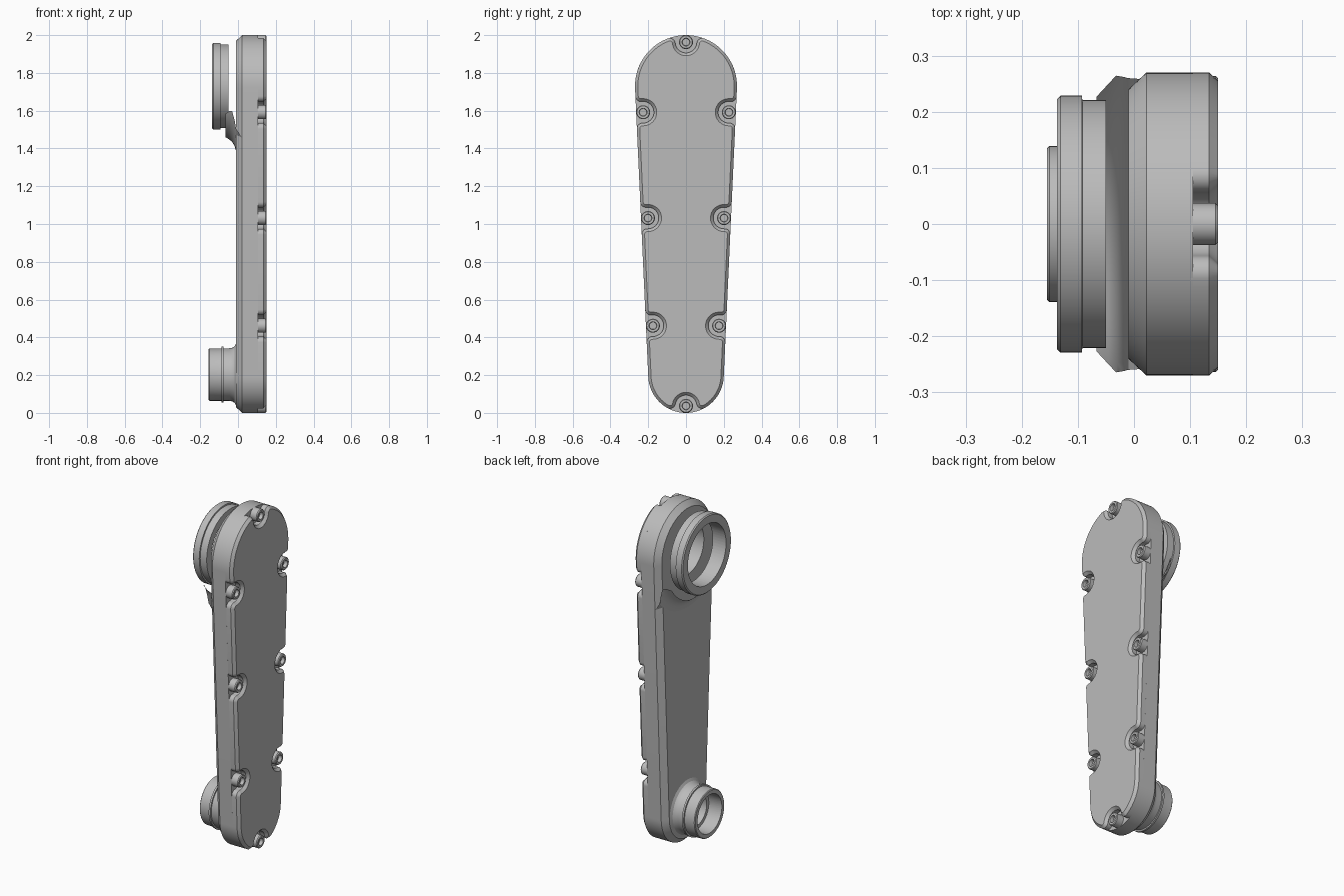
import bpy, bmesh
from math import pi, sin, cos, asin, atan2, sqrt, hypot
from mathutils import Vector

if "Cube" in bpy.data.objects:
    bpy.data.objects.remove(bpy.data.objects["Cube"])

metal = bpy.data.materials.new("grey_metal")
metal.use_nodes = True
GREY = (0.5, 0.5, 0.5, 1)
metal.diffuse_color = GREY
metal.node_tree.nodes["Principled BSDF"].inputs["Base Color"].default_value = GREY

# Two end circles of the tapered case, in the y-z plane
TOP, TOP_R = Vector((0, 1.73)), 0.27
LOW, LOW_R = Vector((0, 0.2)), 0.2
TAPER = asin((TOP_R - LOW_R) / (TOP.y - LOW.y))
BOLT_INSET, NOTCH_R, FILLET = 0.037, 0.057, 0.03


def direction(a):
    return Vector((cos(a), sin(a)))


def arc(centre, radius, a, b, n):
    return [centre + radius * direction(a + (b - a) * i / n) for i in range(n + 1)]


def notch(centre, radius, facing):
    """Filleted notch in an edge of the given radius; also the bolt centre."""
    d = radius - BOLT_INSET
    px = ((radius - FILLET) ** 2 + d * d - (NOTCH_R + FILLET) ** 2) / (2 * d)
    py = sqrt((radius - FILLET) ** 2 - px * px)
    a0, a1 = atan2(-py, px), atan2(py, d - px)
    f1, bolt, f2 = Vector((px, -py)), Vector((d, 0)), Vector((px, py))
    pts = arc(f1, FILLET, a0, a1, 8)
    pts += arc(bolt, NOTCH_R, a1 - pi, -a1 - pi, 16)[1:]
    pts += arc(f2, FILLET, -a1, -a0, 8)[1:]
    n = direction(facing)
    t = Vector((-n.y, n.x))
    place = lambda p: centre + n * p.x + t * p.y
    return [place(p) for p in pts], place(bolt), -a0


def side_notches(facing, heights):
    n, big, found = direction(facing), 100, []
    start = TOP + TOP_R * n
    run = (LOW + LOW_R * n) - start
    for z in heights:
        edge = start + run * ((z - start.y) / run.y)
        found.append(notch(edge - big * n, big, facing))
    return found


def plain_outline():
    return (arc(TOP, TOP_R, -TAPER, pi + TAPER, 56)
            + arc(LOW, LOW_R, pi + TAPER, 2 * pi - TAPER, 48))


def notched_outline():
    heights = [1.59, 1.03, 0.46]
    top, low = notch(TOP, TOP_R, pi / 2), notch(LOW, LOW_R, 1.5 * pi)
    left = side_notches(pi + TAPER, heights)
    right = side_notches(-TAPER, heights[::-1])
    pts = arc(TOP, TOP_R, -TAPER, pi / 2 - top[2], 20) + top[0]
    pts += arc(TOP, TOP_R, pi / 2 + top[2], pi + TAPER, 20)
    for item in left:
        pts += item[0]
    pts += arc(LOW, LOW_R, pi + TAPER, 1.5 * pi - low[2], 16) + low[0]
    pts += arc(LOW, LOW_R, 1.5 * pi + low[2], 2 * pi - TAPER, 16)
    for item in right:
        pts += item[0]
    clean = [p for i, p in enumerate(pts) if (p - pts[i - 1]).length > 1e-4]
    return clean, [item[1] for item in [top, low] + left + right]


def inset(pts, d):
    out = []
    for i, p in enumerate(pts):
        a = (p - pts[i - 1]).normalized()
        b = (pts[(i + 1) % len(pts)] - p).normalized()
        t = (a + b).normalized()
        out.append(p + Vector((-t.y, t.x)) * d)
    return out


def finish(name, bm):
    bmesh.ops.remove_doubles(bm, verts=bm.verts, dist=1e-6)
    bmesh.ops.recalc_face_normals(bm, faces=bm.faces)
    mesh = bpy.data.meshes.new(name)
    bm.to_mesh(mesh)
    bm.free()
    mesh.materials.append(metal)
    obj = bpy.data.objects.new(name, mesh)
    bpy.context.collection.objects.link(obj)
    return obj


def activate(obj):
    bpy.ops.object.select_all(action='DESELECT')
    obj.select_set(True)
    bpy.context.view_layer.objects.active = obj


def loft(name, sections):
    """Skin equal-length outlines placed along x, with capped ends."""
    bm = bmesh.new()
    rings = [[bm.verts.new((x, p.x, p.y)) for p in pts] for pts, x in sections]
    for a, b in zip(rings, rings[1:]):
        for i in range(len(a)):
            bm.faces.new((a[i - 1], a[i], b[i], b[i - 1]))
    bm.faces.new(rings[0])
    bm.faces.new(rings[-1])
    return finish(name, bm)


def lathe(name, centre, profile, steps=64):
    """Turn (radius, x) points, starting and ending on the axis."""
    bm = bmesh.new()
    verts = [bm.verts.new((x, centre.x + r, centre.y)) for r, x in profile]
    edges = [bm.edges.new(pair) for pair in zip(verts, verts[1:])]
    bmesh.ops.spin(bm, geom=verts + edges, cent=(0, centre.x, centre.y),
                   axis=(1, 0, 0), angle=2 * pi, steps=steps)
    return finish(name, bm)


def boolean(obj, cutter, operation):
    mod = obj.modifiers.new("cut", 'BOOLEAN')
    mod.object, mod.operation, mod.solver = cutter, operation, 'EXACT'
    activate(obj)
    bpy.ops.object.modifier_apply(modifier=mod.name)


hull = plain_outline()
lid_outline, bolts = notched_outline()

# Main case with chamfered back edge, up to the bolt seats
case = loft("case", [(inset(hull, 0.03), -0.01), (hull, 0.022), (hull, 0.105)])
# Lid with notches around the bolts and a chamfered rim
lid = loft("lid", [(lid_outline, 0.1), (lid_outline, 0.134),
                   (inset(lid_outline, 0.015), 0.15)])

# Raised shoulder behind the large end, flared down into the case
shoulder = loft("upper_shoulder", [(inset(hull, 0.037), -0.067),
                                   (hull, -0.032), (hull, 0.06)])
flare = lathe("flare_cutter", TOP, [
    (0, -0.1), (0.255, -0.1), (0.27, -0.067), (0.283, -0.045), (0.297, -0.03),
    (0.318, -0.018), (0.345, -0.01), (0.375, 0.022), (0.375, 0.05), (0, 0.05)])
boolean(shoulder, flare, 'INTERSECT')

# Grooved upper collar
upper_collar = lathe("upper_collar", TOP, [
    (0, -0.137), (0.223, -0.137), (0.229, -0.131), (0.229, -0.093),
    (0.221, -0.092), (0.221, -0.05), (0, -0.05)])

# Lower tube with a filleted foot, and its thin snap ring
tube_at = Vector((0, 0.203))
lower_tube = lathe("lower_tube", tube_at, [
    (0, -0.155), (0.135, -0.155), (0.139, -0.151), (0.139, -0.045),
    (0.142, -0.03), (0.15, -0.018), (0.165, -0.01), (0.165, 0.01), (0, 0.01)])
snap_ring = lathe("snap_ring", tube_at, [
    (0, -0.088), (0.148, -0.088), (0.148, -0.077), (0, -0.077)])

# Stepped bores through collar, shoulder and case
upper_bore = lathe("upper_bore_cutter", TOP, [
    (0, -0.3), (0.178, -0.3), (0.178, -0.035), (0.152, -0.035),
    (0.152, 0.09), (0, 0.09)])
lower_bore = lathe("lower_bore_cutter", tube_at, [
    (0, -0.3), (0.113, -0.3), (0.113, -0.07), (0.093, -0.07),
    (0.093, 0.09), (0, 0.09)])
for part in (upper_collar, shoulder, case):
    boolean(part, upper_bore, 'DIFFERENCE')
for part in (lower_tube, snap_ring, case):
    boolean(part, lower_bore, 'DIFFERENCE')
for cutter in (flare, upper_bore, lower_bore):
    bpy.data.objects.remove(cutter)

parts = [case, lid, shoulder, upper_collar, lower_tube, snap_ring]

# Socket-head bolts
for i, spot in enumerate(bolts):
    parts.append(lathe("bolt_%d" % (i + 1), spot, [
        (0, 0.1), (0.037, 0.1), (0.037, 0.145), (0.033, 0.15),
        (0.021, 0.15), (0.019, 0.13), (0, 0.13)], 24))

for part in parts:
    activate(part)
    bpy.ops.object.shade_smooth_by_angle(angle=0.45)
